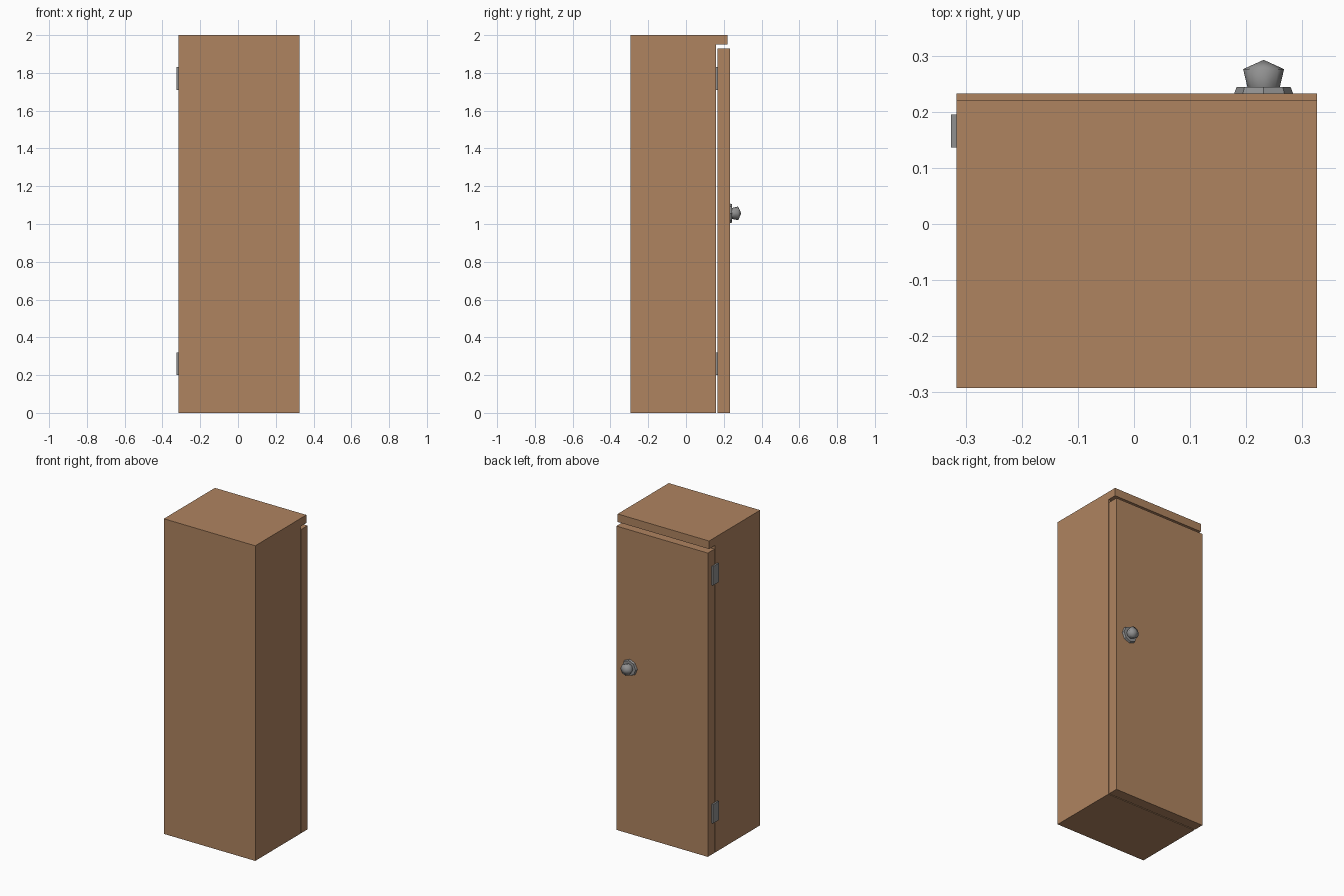
import bpy, bmesh, math
from mathutils import Vector, Matrix

if "Cube" in bpy.data.objects:
    bpy.data.objects.remove(bpy.data.objects["Cube"])


def material(name, rgb):
    m = bpy.data.materials.new(name)
    m.diffuse_color = (*rgb, 1)
    m.use_nodes = True
    m.node_tree.nodes["Principled BSDF"].inputs["Base Color"].default_value = m.diffuse_color
    return m


wood = material("brown wood", (0.43, 0.23, 0.117))
metal = material("grey metal", (0.28, 0.28, 0.28))


def add(name, bm, mat):
    bmesh.ops.recalc_face_normals(bm, faces=bm.faces[:])
    me = bpy.data.meshes.new(name)
    bm.to_mesh(me)
    bm.free()
    me.materials.append(mat)
    ob = bpy.data.objects.new(name, me)
    bpy.context.collection.objects.link(ob)
    return ob


def box(name, lo, hi, mat):
    lo, hi = Vector(lo), Vector(hi)
    bm = bmesh.new()
    bmesh.ops.create_cube(bm, size=1, matrix=Matrix.Translation((lo + hi) / 2)
                          @ Matrix.Diagonal((*(hi - lo), 1)))
    return add(name, bm, mat)


def turned(name, centre, profile, sides, mat):
    """Lathe (radius, y) points around a y axis; ends are capped."""
    bm = bmesh.new()
    rings = []
    for r, y in profile:
        n = sides if r > 0 else 1
        rings.append([bm.verts.new((centre[0] + r * math.cos(math.tau * i / n), y,
                                    centre[1] + r * math.sin(math.tau * i / n)))
                      for i in range(n)])
    for a, b in zip(rings, rings[1:]):
        for i in range(sides):
            j = (i + 1) % sides
            if len(b) == 1:
                bm.faces.new((a[i], a[j], b[0]))
            else:
                bm.faces.new((a[i], a[j], b[j], b[i]))
    for ring in (rings[0], rings[-1]):
        if len(ring) > 1:
            bm.faces.new(ring)
    return add(name, bm, mat)


# Cabinet carcass with the overhanging lid above the door
X0, X1 = -0.316, 0.326
box("cabinet_body", (X0, -0.2925, 0), (X1, 0.16, 1.949), wood)
box("cabinet_top", (X0, -0.2925, 1.949), (X1, 0.22, 2), wood)

# Door, separated from the body by a thin gap
box("door", (X0, 0.166, 0), (X1, 0.2325, 1.928), wood)

# Hinge leaves bridging the gap on the left side
for name, z in (("lower_hinge", 0.2), ("upper_hinge", 1.71)):
    box(name, (-0.326, 0.136, z), (X0, 0.195, z + 0.12), metal)

# Knob and its backing plate
centre = (0.231, 1.056)
turned("knob_plate", centre, [(0.0525, 0.2325), (0.048, 0.2445)], 8, metal)
knob = turned("door_knob", centre,
              [(0.029, 0.2445), (0.0365, 0.276), (0, 0.2925)], 8, metal)
for p in knob.data.polygons:
    p.use_smooth = len(p.vertices) < 5
